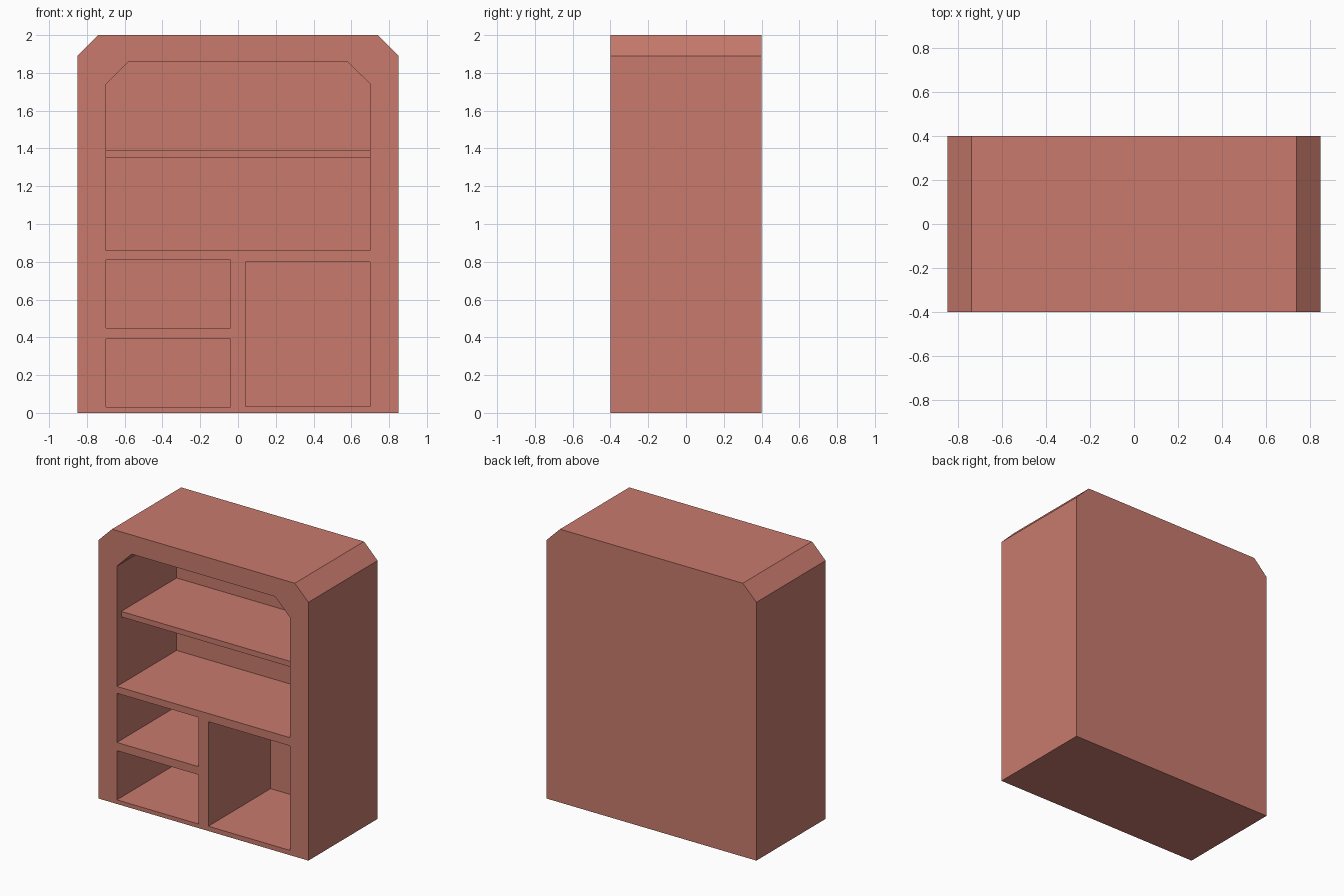
import bpy, bmesh

if "Cube" in bpy.data.objects:
    bpy.data.objects.remove(bpy.data.objects["Cube"])

FRONT, BACK = -0.40, 0.40

paint = bpy.data.materials.new("red_paint")
paint.diffuse_color = (0.58, 0.195, 0.153, 1)
paint.use_nodes = True
paint.node_tree.nodes["Principled BSDF"].inputs["Base Color"].default_value = paint.diffuse_color


def prism(name, profile, y0, y1):
    """Extrude an (x, z) profile along y."""
    bm = bmesh.new()
    face = bm.faces.new([bm.verts.new((x, y0, z)) for x, z in profile])
    ext = bmesh.ops.extrude_face_region(bm, geom=[face])
    moved = [v for v in ext["geom"] if isinstance(v, bmesh.types.BMVert)]
    bmesh.ops.translate(bm, verts=moved, vec=(0, y1 - y0, 0))
    bmesh.ops.recalc_face_normals(bm, faces=bm.faces)
    mesh = bpy.data.meshes.new(name)
    bm.to_mesh(mesh)
    bm.free()
    mesh.materials.append(paint)
    obj = bpy.data.objects.new(name, mesh)
    bpy.context.collection.objects.link(obj)
    return obj


def rect(x0, x1, z0, z1):
    return [(x0, z0), (x1, z0), (x1, z1), (x0, z1)]


def clipped(w, z0, z1, c, cz):
    """Rectangle of half width w with both top corners cut off."""
    return [(-w, z0), (w, z0), (w, z1 - cz), (w - c, z1), (c - w, z1), (-w, z1 - cz)]


# Cabinet body with chamfered top corners
cabinet = prism("cabinet_body", clipped(0.85, 0, 2.0, 0.11, 0.11), FRONT, BACK)

# Recesses: display bay, two cubbies, tall cubby (profile, depth)
recesses = [
    (clipped(0.70, 0.86, 1.86, 0.12, 0.12), 0.69),
    (rect(-0.70, -0.04, 0.45, 0.81), 0.69),
    (rect(-0.70, -0.04, 0.03, 0.39), 0.69),
    (rect(0.04, 0.70, 0.035, 0.80), 0.72),
]
bpy.context.view_layer.objects.active = cabinet
for profile, depth in recesses:
    cutter = prism("recess_cutter", profile, FRONT - 0.1, FRONT + depth)
    cutter.hide_render = True
    mod = cabinet.modifiers.new("recess", 'BOOLEAN')
    mod.operation, mod.solver, mod.object = 'DIFFERENCE', 'EXACT', cutter
    bpy.ops.object.modifier_apply(modifier=mod.name)
    bpy.data.objects.remove(cutter)

# Shelf set slightly back inside the display bay
prism("display_shelf", rect(-0.70, 0.70, 1.35, 1.39), FRONT + 0.05, FRONT + 0.69)
